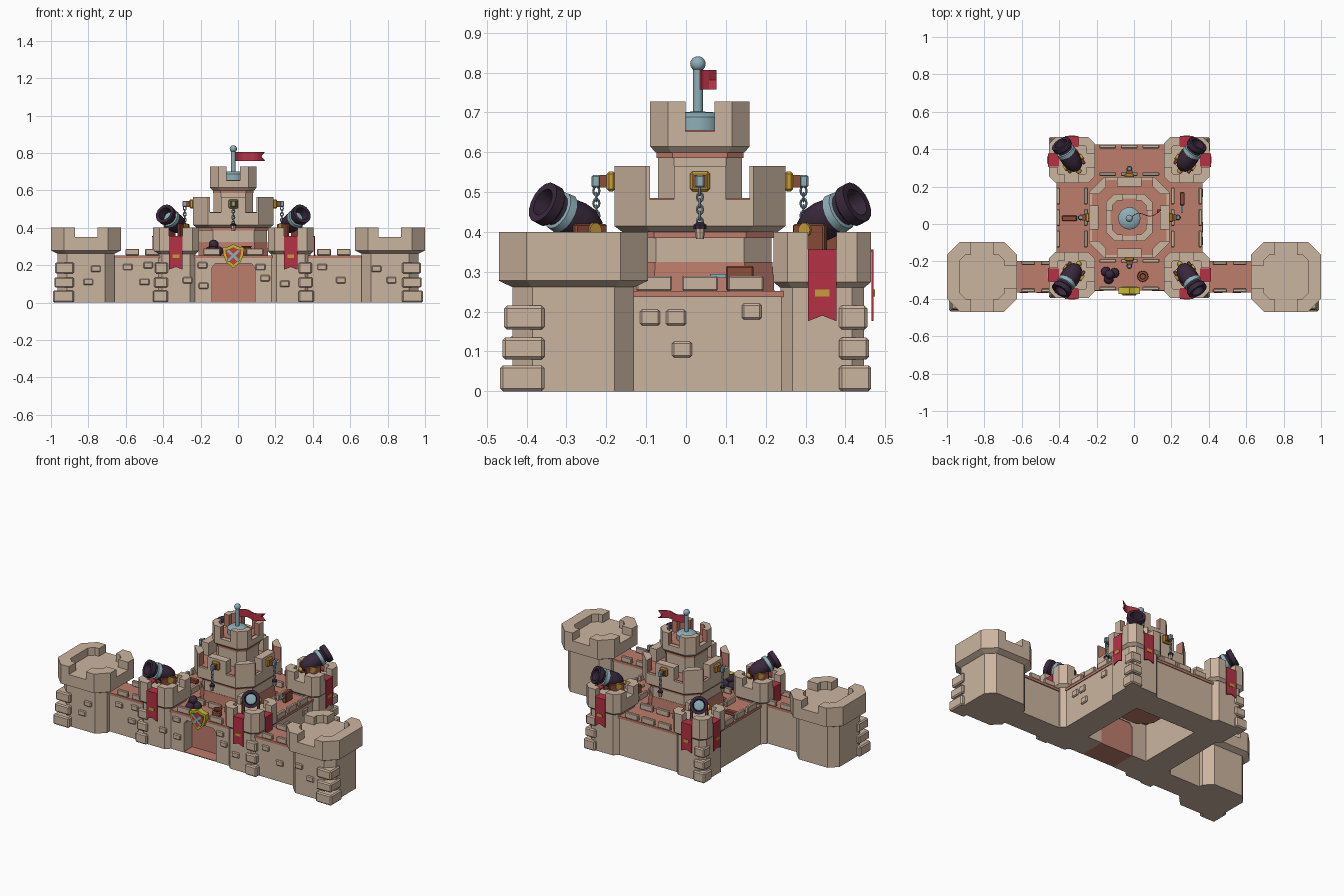
import bpy, bmesh, math
from mathutils import Matrix, Vector

if "Cube" in bpy.data.objects:
    bpy.data.objects.remove(bpy.data.objects["Cube"])

def mat(name, r, g, b):
    m = bpy.data.materials.new(name)
    m.diffuse_color = (r, g, b, 1)
    m.use_nodes = True
    m.node_tree.nodes["Principled BSDF"].inputs["Base Color"].default_value = m.diffuse_color
    return m

STONE = mat("sandstone", .60, .46, .35)
CLAY = mat("clay_red", .515, .205, .15)
CRIMSON = mat("crimson_cloth", .46, .032, .06)
IRON = mat("dark_iron", .040, .022, .045)
STEEL = mat("blue_steel", .27, .43, .48)
GOLD = mat("gold", .58, .34, .035)
WOOD = mat("red_wood", .27, .075, .04)
YELLOW = mat("shield_yellow", .56, .50, .025)
RED = mat("shield_red", .50, .055, .04)

CX, CY = -.025, .035          # centre of the keep
CARD = [(1, 0), (0, 1), (-1, 0), (0, -1)]
DIAG = [(sx, sy) for sx in (-1, 1) for sy in (-1, 1)]

def finish(name, bm, mats, smooth=False, bevel=0):
    bmesh.ops.recalc_face_normals(bm, faces=bm.faces)
    me = bpy.data.meshes.new(name)
    bm.to_mesh(me)
    bm.free()
    for m in mats:
        me.materials.append(m)
    if smooth:
        me.shade_smooth()
        me.set_sharp_from_angle(angle=math.radians(38))
    ob = bpy.data.objects.new(name, me)
    bpy.context.collection.objects.link(ob)
    if bevel:
        b = ob.modifiers.new("bevel", 'BEVEL')
        b.width, b.segments = bevel, 1
    return ob

def loft(name, rings, m, M=Matrix(), smooth=False, bevel=0):
    """Skin a list of rings of equal point count and cap both ends."""
    bm = bmesh.new()
    vs = [[bm.verts.new(M @ Vector(p)) for p in r] for r in rings]
    n = len(vs[0])
    for a, b in zip(vs, vs[1:]):
        for i in range(n):
            bm.faces.new((a[i], a[(i + 1) % n], b[(i + 1) % n], b[i]))
    bm.faces.new(vs[0][::-1])
    bm.faces.new(vs[-1])
    return finish(name, bm, [m], smooth, bevel)

def prism(name, pts, z0, z1, m, M=Matrix(), bevel=0):
    return loft(name, [[(x, y, z) for x, y in pts] for z in (z0, z1)], m, M, bevel=bevel)

def box(name, x0, x1, y0, y1, z0, z1, m, bevel=0, M=Matrix()):
    return prism(name, [(x0, y0), (x1, y0), (x1, y1), (x0, y1)], z0, z1, m, M, bevel)

def lathe(name, prof, m, M=Matrix(), seg=16):
    rings = [[(r * math.cos(2 * math.pi * i / seg), r * math.sin(2 * math.pi * i / seg), z)
              for i in range(seg)] for r, z in prof]
    return loft(name, rings, m, M, True)

def octa(h, c):
    k = h - c
    return [(h, -k), (h, k), (k, h), (-k, h), (-h, k), (-h, -k), (-k, -h), (k, -h)]

def octa_loft(name, x, y, levels, m):
    return loft(name, [[(x + a, y + b, z) for a, b in octa(h, c)] for z, h, c in levels], m)

def merlons(name, x, y, h, c, t, g, z0, z1, inner=STONE):
    """Corner battlements of an eight-sided top; faces towards the middle get the inner colour."""
    a = max(g, h - t - c + t * .586)
    pts = [(h, g), (h, h - c), (h - c, h), (g, h), (g, h - t)]
    if a > g:
        pts += [(a, h - t), (h - t, a)]
    pts.append((h - t, g))
    for sx, sy in DIAG:
        ob = prism(name, [(x + sx * p, y + sy * q) for p, q in pts], z0, z1, STONE)
        ob.data.materials.append(inner)
        for f in ob.data.polygons:
            if f.normal.x * sx + f.normal.y * sy < -.3:
                f.material_index = 1

def quoins(name, x, y, sx, sy, s):
    for (z0, z1), d in zip([(0, .065), (.08, .135), (.155, .215)], (.006, 0, -.004)):
        xs, ys = sorted((x + sx * d, x - sx * s)), sorted((y + sy * d, y - sy * s))
        box(name, *xs, *ys, z0, z1, STONE, .007)

# outer towers and wing walls
for s, wx in ((-1, -.41), (1, .375)):
    tx, ty = s * .8125, -.2825
    octa_loft("outer_tower_body", tx, ty, [(0, .1525, .05), (.27, .1525, .05)], STONE)
    octa_loft("outer_tower_cap", tx, ty, [(.262, .155, .05), (.278, .1875, .07), (.35, .1875, .07)], STONE)
    merlons("outer_tower_merlon", tx, ty, .1875, .07, .07, .06, .35, .40)
    box("outer_side_merlon", *sorted((tx + s * .1175, tx + s * .1875)), ty - .06, ty + .06, .35, .40, STONE)
    quoins("outer_tower_quoin", s * .982, ty - .178, s, -1, .105)
    x0, x1 = sorted((wx, s * .67))
    box("wing_wall", x0, x1, -.36, -.205, 0, .237, STONE)
    box("wing_walk", x0, x1, -.366, -.199, .237, .252, CLAY)
    for i in range(2):
        for y in (-.366, -.219):
            a = s * (.46 + .105 * i)
            box("wing_merlon", a - .037, a + .037, y, y + .02, .252, .287, STONE, .004)

# keep ring: walls, walks and small battlements
for i, (dx, dy) in enumerate(CARD):
    R = Matrix.Translation((CX, CY, 0)) @ Matrix.Rotation(math.atan2(dy, dx), 4, 'Z')
    if (dx, dy) == (0, -1):   # front wall leaves a gate
        prism("gate_wall", [(-.25, 0), (-.115, 0), (-.115, .185), (-.095, .21), (.095, .21),
              (.115, .185), (.115, 0), (.25, 0), (.25, .237), (-.25, .237)], -.385, -.215, STONE,
              Matrix.Translation((CX, CY, 0)) @ Matrix(((1, 0, 0, 0), (0, 0, 1, 0), (0, 1, 0, 0), (0, 0, 0, 1))))
        box("gate_door", .22, .30, -.116, .116, .004, .212, CLAY, M=R)
        box("gate_sill", .22, .383, -.115, .115, 0, .004, CLAY, M=R)
    else:
        box("keep_wall", .215, .385, -.25, .25, 0, .237, STONE, M=R)
    box("keep_walk", .17, .390, -.25, .25, .237, .252, CLAY, M=R)
    for k in (-1, 0, 1):
        for r in (.37, .222):
            box("wall_merlon", r, r + .02, k * .115 - .045, k * .115 + .045, .252, .29, STONE, .004, R)

# corner towers with cannons and banners
BARREL = [(.012, -.012), (.032, 0), (.047, .03), (.05, .065), (.044, .11), (.04, .135),
          (.054, .145), (.054, .172), (.036, .172), (.03, .12)]
for sx, sy in DIAG:
    tx, ty = CX + sx * .307, CY + sy * .307
    octa_loft("corner_tower_body", tx, ty, [(0, .105, .03), (.27, .105, .03)], STONE)
    octa_loft("corner_tower_cap", tx, ty, [(.26, .106, .03), (.275, .1225, .035), (.35, .1225, .035)], STONE)
    merlons("corner_tower_merlon", tx, ty, .1225, .035, .045, .036, .35, .40)
    quoins("corner_tower_quoin", tx + sx * .117, ty + sy * .117, sx, sy, .075)
    # banners drape through the gaps of the two outer sides
    for ang in (0 if sx > 0 else math.pi, sy * math.pi / 2):
        R = Matrix.Translation((tx, ty, 0)) @ Matrix.Rotation(ang, 4, 'Z')
        box("banner_fold", .07, .129, -.035, .035, .35, .356, CRIMSON, M=R)
        F = R @ Matrix.Translation((.124, 0, 0)) @ Matrix(((0, 0, 1, 0), (1, 0, 0, 0), (0, 1, 0, 0), (0, 0, 0, 1)))
        prism("banner", [(-.036, .356), (-.036, .176), (0, .19), (.036, .176), (.036, .356)], 0, .005, CRIMSON, F)
        prism("banner_emblem", [(-.018, .238), (.018, .238), (.018, .256), (-.018, .256)], .004, .008, GOLD, F)
    d = Vector((sx * .5, sy * .75, .42)).normalized()
    C = Matrix.Translation(Vector((tx, ty, .433)) - d * .072 + Vector((sx * .01, sy * .012, 0))) @ d.to_track_quat('Z', 'Y').to_matrix().to_4x4()
    lathe("cannon_barrel", BARREL, IRON, C)
    lathe("cannon_band", [(.047, .098), (.052, .101), (.050, .122), (.044, .125)], STEEL, C)
    lathe("cannon_knob", [(.004, -.036), (.014, -.030), (.016, -.020), (.010, -.006)], GOLD, C, 10)
    Y = Matrix.Translation((tx, ty, 0)) @ Matrix.Rotation(math.atan2(d.y, d.x), 4, 'Z')
    for k in (-1, 1):
        box("cannon_cheek", -.055, .04, k * .044 - .009, k * .044 + .009, .35, .42, WOOD, .004, Y)
    lathe("cannon_axle", [(.018, -.06), (.018, .06)], GOLD,
          Y @ Matrix.Translation((-.015, 0, .405)) @ Matrix.Rotation(math.pi / 2, 4, 'X'), 10)

# central tower, two tiers
octa_loft("tower_base", CX, CY, [(.2, .19, .07), (.325, .182, .07)], CLAY)
octa_loft("tower_lower_body", CX, CY, [(.325, .18, .07), (.39, .18, .07)], STONE)
octa_loft("tower_lower_band", CX, CY, [(.385, .185, .07), (.402, .185, .07)], CLAY)
octa_loft("tower_lower_cap", CX, CY, [(.40, .195, .07), (.415, .215, .08), (.482, .215, .08)], STONE)
octa_loft("tower_lower_floor", CX, CY, [(.48, .20, .075), (.485, .20, .075)], CLAY)
merlons("tower_lower_merlon", CX, CY, .215, .08, .05, .125, .482, .565, CLAY)
octa_loft("tower_upper_body", CX, CY, [(.48, .105, .04), (.59, .105, .04)], STONE)
octa_loft("tower_upper_band", CX, CY, [(.586, .109, .04), (.602, .109, .04)], CLAY)
octa_loft("tower_upper_cap", CX, CY, [(.60, .112, .04), (.615, .125, .045), (.652, .125, .045)], STONE)
octa_loft("tower_upper_floor", CX, CY, [(.65, .10, .035), (.656, .10, .035)], CLAY)
merlons("tower_upper_merlon", CX, CY, .125, .045, .035, .036, .652, .727, CLAY)

# hoists with chains on the four sides
for dx, dy in CARD:
    R = Matrix.Translation((CX, CY, 0)) @ Matrix.Rotation(math.atan2(dy, dx), 4, 'Z')
    box("hoist_merlon", .165, .215, -.065, .065, .482, .565, STONE, M=R)
    box("hoist_plate", .212, .234, -.025, .025, .502, .552, GOLD, .006, R)
    box("hoist_beam", .23, .252, -.016, .016, .511, .543, WOOD, M=R)
    box("hoist_tip", .25, .272, -.012, .012, .511, .543, STEEL, .004, R)
    for k in range(6):
        bm = bmesh.new()
        L = R @ Matrix.Translation((.26, 0, .503 - k * .0155)) @ Matrix.Rotation(k * math.pi / 2, 4, 'Z')
        ring = [[bm.verts.new(L @ Vector(((.0075 + .003 * math.cos(v)) * math.cos(u), .003 * math.sin(v),
                (.0115 + .003 * math.cos(v)) * math.sin(u)))) for v in (0, 1.57, 3.14, 4.71)]
                for u in [i * math.pi / 5 for i in range(10)]]
        for i in range(10):
            for j in range(4):
                p, q = ring[i], ring[(i + 1) % 10]
                bm.faces.new((p[j], p[(j + 1) % 4], q[(j + 1) % 4], q[j]))
        finish("chain_link", bm, [STEEL], True)
    W = R @ Matrix.Translation((.26, 0, 0))
    lathe("chain_weight", [(.010, .382), (.013, .41)], STONE, W, 8)
    lathe("weight_rim", [(.016, .408), (.016, .418), (.006, .425)], IRON, W, 8)

# flagpole and waving flag
P = Matrix.Translation((CX, CY - .005, 0))
lathe("pole_base", [(.06, .655), (.06, .688), (.045, .70), (.016, .702)], STEEL, P)
lathe("flagpole", [(.0125, .70), (.0125, .81)], STEEL, P, 12)
lathe("pole_ball", [(.019 * math.sin(a * math.pi / 8) + .0005, .822 - .019 * math.cos(a * math.pi / 8)) for a in range(9)], STEEL, P, 12)
bm = bmesh.new()
cols = []
for i in range(9):
    u = i / 8
    y = CY + .028 * u + .014 * math.sin(u * 7)
    cols.append([bm.verts.new((CX + .01 + .16 * u - (.022 if i == 8 and k == 1 else 0), y + o, z))
                 for o in (0, .004) for k, z in enumerate((.758, .782, .806))])
for a, b in zip(cols, cols[1:]):
    for p, q in ((0, 1), (1, 2), (2, 5), (5, 4), (4, 3), (3, 0)):
        bm.faces.new((a[p], a[q], b[q], b[p]))
finish("flag", bm, [CRIMSON])

# shield above the gate
S = Matrix.Translation((CX, CY - .385, .25)) @ Matrix(((1, 0, 0, 0), (0, 0, -1, 0), (0, 1, 0, 0), (0, 0, 0, 1)))
SH = [(0, -.066), (.038, -.035), (.054, .005), (.058, .045), (.03, .048), (0, .062),
      (-.03, .048), (-.058, .045), (-.054, .005), (-.038, -.035)]
prism("shield_rim", SH, -.01, .024, YELLOW, S)
prism("shield_face", [(x * .74, y * .74) for x, y in SH], .02, .028, RED, S)
for a in (.75, -.75):
    box("shield_cross", -.042, .042, -.007, .007, .026, .033, STEEL, M=S @ Matrix.Rotation(a, 4, 'Z'))

# goods on the wall walks: shot pile, pot, crate, lever
for x, y, z in ((-.15, -.255, .275), (-.105, -.262, .275), (-.135, -.295, .275), (-.13, -.27, .31)):
    lathe("cannonball", [(.026 * math.sin(a * math.pi / 8) + .0005, -.026 * math.cos(a * math.pi / 8)) for a in range(9)],
          IRON, Matrix.Translation((x, y, z)), 12)
lathe("pot", [(.02, .252), (.03, .268), (.028, .288), (.022, .294), (.028, .302), (.016, .302), (.014, .28)],
      WOOD, Matrix.Translation((.047, -.28, 0)), 12)
box("crate", .245, .27, .10, .17, .252, .315, WOOD, .004)
box("lever", .25, .262, .05, .11, .284, .294, STEEL, M=Matrix.Translation((0, .01, 0)))
box("left_crate", -.385, -.305, .015, .045, .252, .275, WOOD, .004)

# raised stones scattered over the walls
FRONT = [(-.76, .18, -.435), (-.80, .11, -.435), (-.59, .19, -.36), (-.50, .11, -.36), (-.48, .20, -.36),
         (-.27, .12, -.377), (-.19, .20, -.35), (-.185, .09, -.35), (.12, .19, -.35), (.145, .13, -.35),
         (.25, .10, -.377), (.45, .19, -.36), (.55, .12, -.36), (.74, .18, -.435), (.82, .12, -.435)]
for x, z, y in FRONT:
    box("front_stone", x - .026, x + .026, y - .009, y + .01, z - .017, z + .017, STONE, .005)
for y, z in ((-.09, .185), (-.025, .185), (-.01, .105), (.165, .20)):
    box("right_stone", .35, .369, y - .025, y + .025, z - .02, z + .02, STONE, .005)
